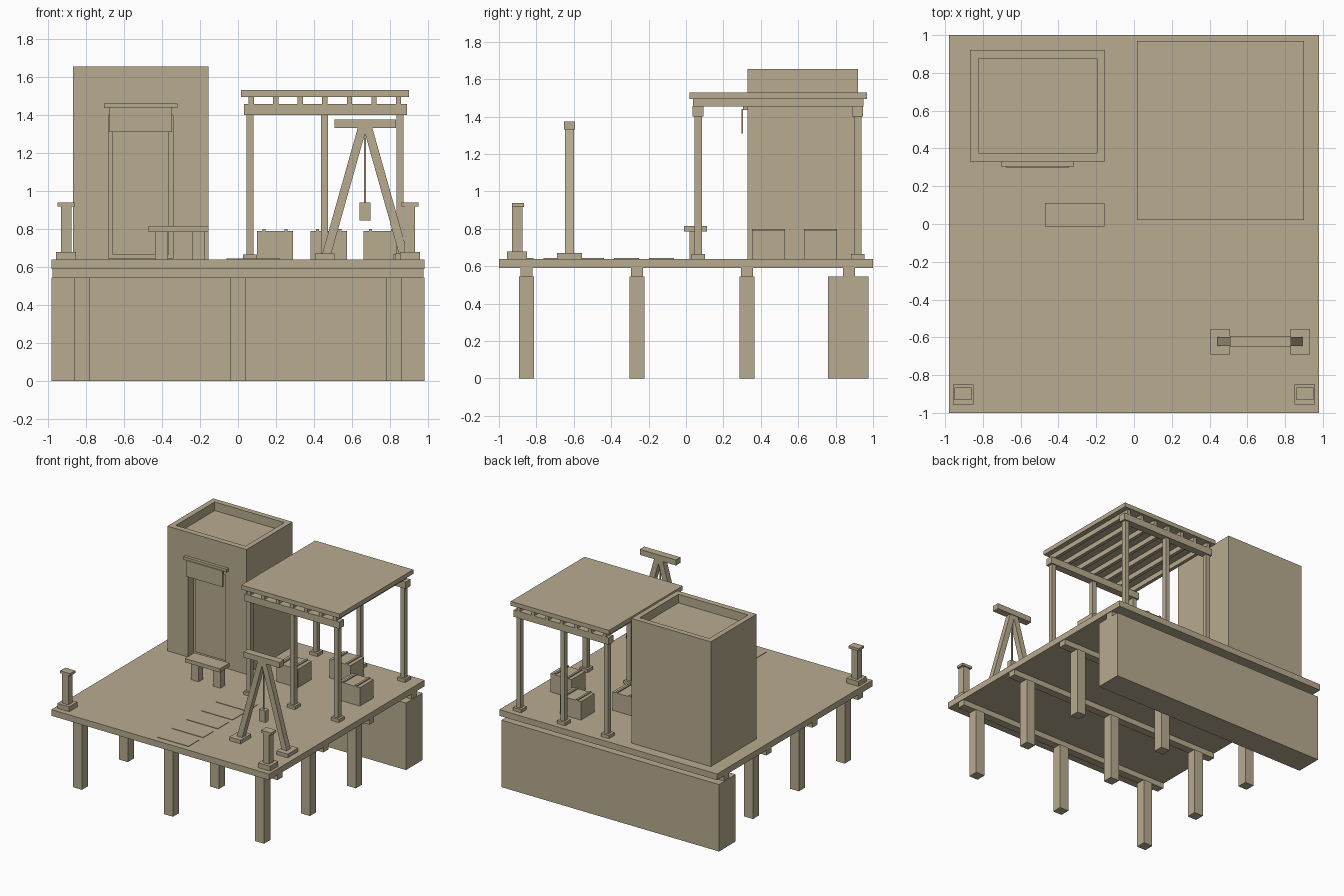
import bpy
from mathutils import Vector

if "Cube" in bpy.data.objects:
    bpy.data.objects.remove(bpy.data.objects["Cube"], do_unlink=True)

# One sandy tan material for everything
tan = bpy.data.materials.new("sandy_tan")
tan.use_nodes = True
COLOR = (0.48, 0.41, 0.28, 1)
tan.diffuse_color = COLOR
tan.node_tree.nodes["Principled BSDF"].inputs["Base Color"].default_value = COLOR

DECK = 0.64


def box(name, x, y, z):
    """Box from (min, max) pairs on each axis."""
    bpy.ops.mesh.primitive_cube_add(size=1)
    ob = bpy.context.object
    ob.name = name
    ob.location = [(a + b) / 2 for a, b in (x, y, z)]
    ob.scale = [b - a for a, b in (x, y, z)]
    bpy.ops.object.transform_apply(location=False, rotation=False, scale=True)
    ob.data.materials.append(tan)
    return ob


def post(name, cx, cy, wx, wy, z0, z1):
    """Box centred on a point in plan."""
    return box(name, (cx - wx / 2, cx + wx / 2), (cy - wy / 2, cy + wy / 2), (z0, z1))


def carve(target, cutter):
    mod = target.modifiers.new("carve", "BOOLEAN")
    mod.operation = "DIFFERENCE"
    mod.solver = "EXACT"
    mod.object = cutter
    bpy.context.view_layer.objects.active = target
    bpy.ops.object.modifier_apply(modifier=mod.name)
    bpy.data.objects.remove(cutter, do_unlink=True)


# Deck, joists, piles and rear bank
box("deck", (-0.98, 0.98), (-1, 1), (0.59, DECK))
for y in (-0.853, -0.263, 0.327, 0.872):
    post("joist", 0, y, 1.95, 0.064, 0.545, 0.59)
for y in (-0.853, -0.263, 0.327):
    for x in (-0.82, 0, 0.82):
        post("pile", x, y, 0.08, 0.08, 0, 0.545)
box("rear_bank", (-0.98, 0.98), (0.76, 0.975), (0, 0.545))

# Hut with sunken roof and recessed doorway
hut = box("hut", (-0.867, -0.154), (0.33, 0.92), (DECK, 1.655))
carve(hut, box("roof_cutter", (-0.823, -0.196), (0.377, 0.876), (1.585, 1.8)))
carve(hut, box("door_cutter", (-0.68, -0.342), (0.2, 0.4), (0.645, 1.4)))
box("door", (-0.66, -0.363), (0.39, 0.41), (0.665, 1.38))
box("curtain_rail", (-0.705, -0.317), (0.305, 0.335), (1.435, 1.46))
box("curtain", (-0.675, -0.346), (0.297, 0.305), (1.31, 1.44))

# Bench
box("bench_seat", (-0.47, -0.155), (-0.012, 0.112), (0.785, 0.815))
for x in (-0.403, -0.207):
    post("bench_leg", x, 0.05, 0.068, 0.06, DECK, 0.79)

# Pergola
box("pergola_roof", (0.016, 0.9), (0.02, 0.968), (1.495, 1.53))
for i in range(7):
    post("rafter", 0.07 + 0.129 * i, 0.493, 0.028, 0.91, 1.455, 1.497)
for y in (0.065, 0.918):
    post("pergola_beam", 0.46, y, 0.855, 0.059, 1.4, 1.456)
    for x in (0.063, 0.456, 0.852):
        post("pergola_post", x, y, 0.037, 0.039, DECK, 1.41)
        post("post_foot", x, y, 0.072, 0.072, DECK, 0.666)

# Crates with two lid battens
for x, y in ((0.195, 0.442), (0.754, 0.442), (0.477, 0.718)):
    post("crate", x, y, 0.19, 0.176, DECK, 0.79)
    for side in (-1, 1):
        post("crate_batten", x + side * 0.058, y, 0.016, 0.176, 0.785, 0.799)

# Hoist: two leaning legs, crossbar, rope and weight
HX, HY = 0.668, -0.623
box("hoist_bar", (0.507, 0.832), (HY - 0.029, HY + 0.029), (1.33, 1.375))
for side in (-1, 1):
    post("hoist_foot", HX + side * 0.212, HY, 0.102, 0.134, DECK, 0.67)
    low, high = Vector((HX + side * 0.207, HY, 0.65)), Vector((HX + side * 0.014, HY, 1.335))
    leg = post("hoist_leg", 0, 0, 0.045, 0.047, 0, (high - low).length)
    leg.location = (low + high) / 2
    leg.rotation_mode = "QUATERNION"
    leg.rotation_quaternion = Vector((0, 0, 1)).rotation_difference(high - low)
post("rope", HX, HY, 0.01, 0.01, 0.93, 1.34)
post("weight", HX, HY, 0.058, 0.045, 0.845, 0.94)

# Corner lantern posts
for x in (-0.904, 0.904):
    post("lantern_base", x, -0.903, 0.106, 0.106, DECK, 0.68)
    post("lantern_post", x, -0.903, 0.056, 0.056, 0.67, 0.925)
    post("lantern_cap", x, -0.898, 0.09, 0.066, 0.918, 0.938)

# Thin stepping mats on the deck
for i in range(5):
    y = -0.95 + 0.188 * i
    box("stepping_mat", (-0.06, 0.22), (y, y + 0.135), (DECK - 0.005, DECK + 0.004))
